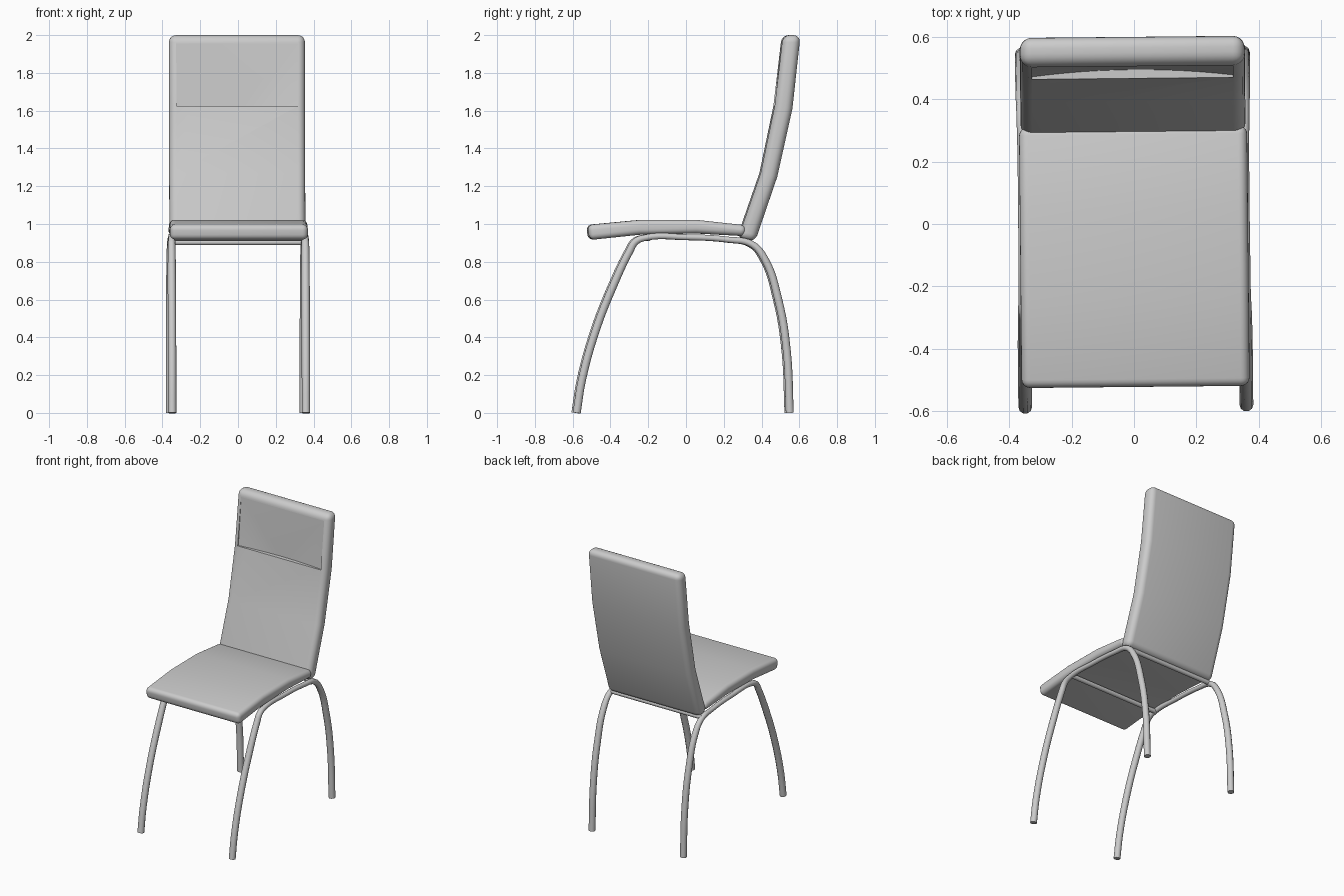
import bpy, bmesh, math
from mathutils import Matrix

if "Cube" in bpy.data.objects:
    bpy.data.objects.remove(bpy.data.objects["Cube"])

TURN = Matrix.Rotation(0.01, 4, 'Z')  # the whole chair stands very slightly turned


def smooth(obj, angle):
    bpy.ops.object.select_all(action='DESELECT')
    obj.select_set(True)
    bpy.context.view_layer.objects.active = obj
    bpy.ops.object.shade_smooth_by_angle(angle=math.radians(angle))


def link_mesh(name, bm):
    bmesh.ops.recalc_face_normals(bm, faces=bm.faces)
    bm.transform(TURN)
    me = bpy.data.meshes.new(name)
    bm.to_mesh(me)
    bm.free()
    obj = bpy.data.objects.new(name, me)
    bpy.context.collection.objects.link(obj)
    return obj


def cushion(name, side_a, side_b, half, radius):
    """Bent slab between two side profiles (y, z), with rounded borders."""
    bm = bmesh.new()
    rows = [[bm.verts.new((x, y, z)) for x, (y, z) in
             ((-half, a), (half, a), (half, b), (-half, b))]
            for a, b in zip(side_a, side_b)]
    for r, s in zip(rows, rows[1:]):
        for i in range(4):
            j = (i + 1) % 4
            bm.faces.new((r[i], r[j], s[j], s[i]))
    bm.faces.new(rows[0])
    bm.faces.new(rows[-1])
    bmesh.ops.recalc_face_normals(bm, faces=bm.faces)
    edges = [e for e in bm.edges if e.calc_face_angle() > math.radians(40)]
    bmesh.ops.bevel(bm, geom=edges, offset=radius, segments=5, profile=0.5,
                    affect='EDGES', clamp_overlap=True)
    return link_mesh(name, bm)


def tube(name, points, depth):
    """Round tube through points (x, y, z, radius factor)."""
    cu = bpy.data.curves.new(name, 'CURVE')
    cu.dimensions = '3D'
    cu.bevel_depth = depth
    cu.bevel_resolution = 3
    cu.resolution_u = 6
    cu.use_fill_caps = True
    sp = cu.splines.new('BEZIER')
    sp.bezier_points.add(len(points) - 1)
    for bp, (x, y, z, r) in zip(sp.bezier_points, points):
        bp.co = (x, y, z)
        bp.radius = r
        bp.handle_left_type = bp.handle_right_type = 'AUTO'
    obj = bpy.data.objects.new(name, cu)
    obj.matrix_world = TURN
    bpy.context.collection.objects.link(obj)
    bpy.ops.object.select_all(action='DESELECT')
    obj.select_set(True)
    bpy.context.view_layer.objects.active = obj
    bpy.ops.object.convert(target='MESH')
    smooth(bpy.context.object, 40)


# Seat cushion
seat = cushion("seat",
               [(-0.525, 0.995), (-0.24, 1.022), (0.05, 1.022), (0.315, 0.993)],
               [(-0.515, 0.915), (-0.25, 0.943), (0.05, 0.95), (0.31, 0.936)],
               0.365, 0.034)
smooth(seat, 30)

# Backrest
back = cushion("backrest",
               [(0.272, 0.925), (0.392, 1.27), (0.466, 1.625), (0.510, 2.0)],
               [(0.362, 0.905), (0.480, 1.25), (0.560, 1.61), (0.603, 2.0)],
               0.36, 0.038)

# Shallow headrest hollow: arched ledge at the bottom, fading out at the top
bm = bmesh.new()
for i in range(13):
    t = i / 6 - 1
    bm.verts.new((0.322 * t, 0.474 + 0.02 * (1 - t * t), 1.625))
for s in (-1, 1):
    bm.verts.new((0.322 * s, 0.506, 1.955))
    bm.verts.new((0.322 * s, 0.40, 1.625))
    bm.verts.new((0.322 * s, 0.40, 1.955))
bmesh.ops.convex_hull(bm, input=bm.verts)
cutter = link_mesh("hollow_cutter", bm)
cutter.hide_render = True
mod = back.modifiers.new("hollow", 'BOOLEAN')
mod.operation = 'DIFFERENCE'
mod.object = cutter
mod.solver = 'EXACT'
bpy.context.view_layer.objects.active = back
bpy.ops.object.modifier_apply(modifier=mod.name)
bpy.data.objects.remove(cutter)
smooth(back, 30)

# Side frames: front leg, seat rail and back leg bent from one tube
path = [(-0.582, 0.0, 1), (-0.555, 0.17, 1), (-0.48, 0.44, 1), (-0.39, 0.67, 1),
        (-0.30, 0.86, 0.95), (-0.272, 0.905, 0.9), (-0.225, 0.926, 0.8),
        (0.0, 0.93, 0.75), (0.22, 0.917, 0.75), (0.345, 0.893, 0.85),
        (0.41, 0.82, 0.95), (0.485, 0.60, 1), (0.53, 0.33, 1), (0.546, 0.0, 1)]
for side, s in (("left", -1), ("right", 1)):
    tube(side + "_leg_frame", [(s * 0.354, y, z, r) for y, z, r in path], 0.022)

# Cross bars under the seat
for label, y, z in (("front", -0.2, 0.926), ("rear", 0.335, 0.903)):
    tube(label + "_cross_bar", [(-0.352, y, z, 1), (0.352, y, z, 1)], 0.016)
